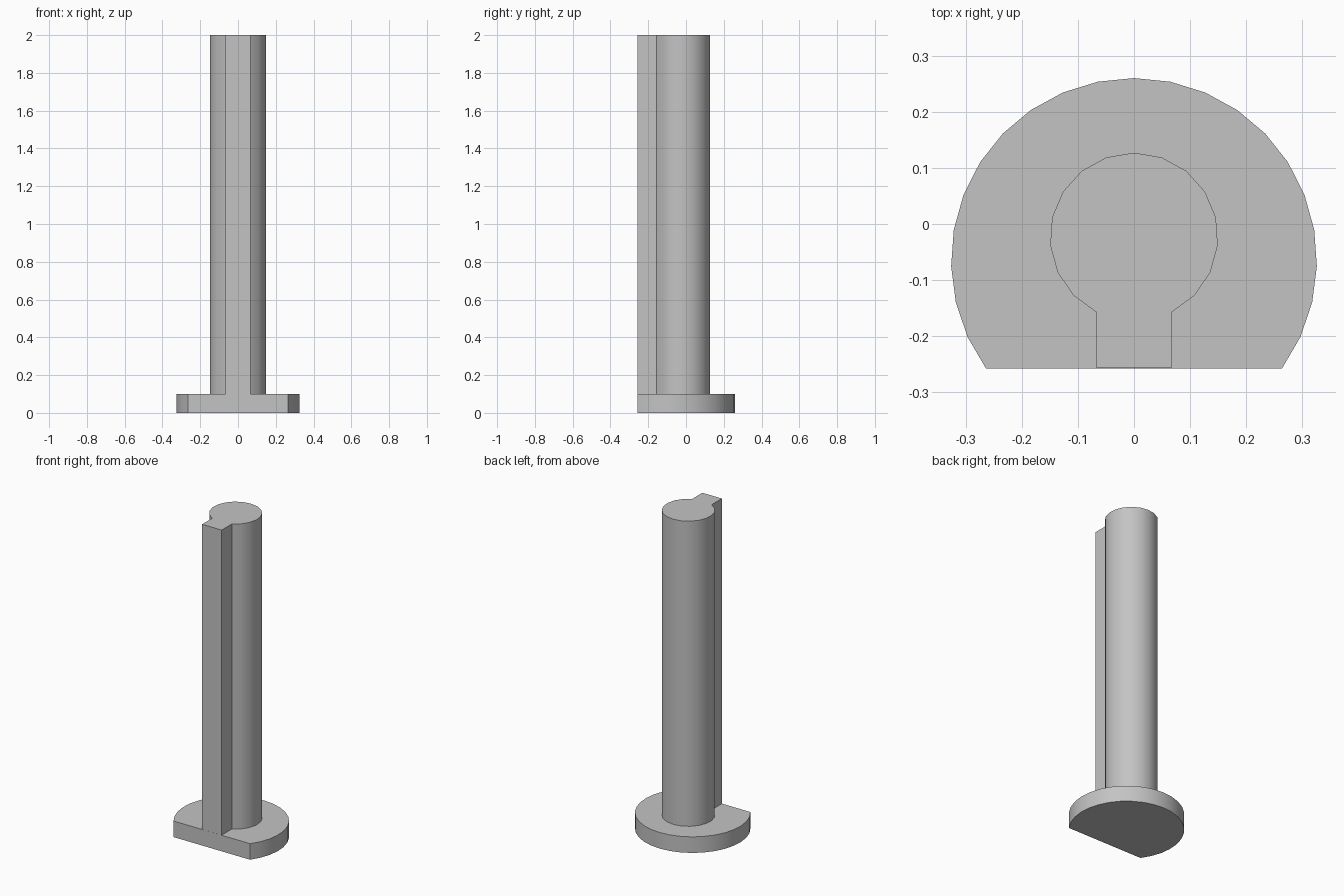
import bpy
import bmesh
from math import radians, sin, cos

cube = bpy.data.objects.get("Cube")
if cube:
    bpy.data.objects.remove(cube, do_unlink=True)

# Single flat colour
grey = bpy.data.materials.new("plain_grey")
grey.use_nodes = True
colour = (0.55, 0.55, 0.55, 1)
grey.diffuse_color = colour
grey.node_tree.nodes["Principled BSDF"].inputs["Base Color"].default_value = colour

FRONT = -0.257


def arc(cy, radius, half_span, segments):
    """Arc symmetric about +y, from right to left end."""
    angles = [radians(90 - half_span + 2 * half_span * i / segments)
              for i in range(segments + 1)]
    return [(radius * cos(a), cy + radius * sin(a)) for a in angles]


def extrude_profile(name, points, z0, z1):
    bm = bmesh.new()
    face = bm.faces.new([bm.verts.new((x, y, z0)) for x, y in points])
    top = bmesh.ops.extrude_face_region(bm, geom=[face], use_keep_orig=True)["geom"]
    moved = [v for v in top if isinstance(v, bmesh.types.BMVert)]
    bmesh.ops.translate(bm, verts=moved, vec=(0, 0, z1 - z0))
    bmesh.ops.recalc_face_normals(bm, faces=bm.faces)
    mesh = bpy.data.meshes.new(name)
    bm.to_mesh(mesh)
    bm.free()
    mesh.materials.append(grey)
    obj = bpy.data.objects.new(name, mesh)
    bpy.context.collection.objects.link(obj)
    bpy.ops.object.select_all(action="DESELECT")
    obj.select_set(True)
    bpy.context.view_layer.objects.active = obj
    bpy.ops.object.shade_smooth_by_angle(angle=radians(30))
    return obj


# Round base with a flat front
extrude_profile("base_flange", arc(-0.066, 0.326, 126, 22), 0, 0.1)

# Round column with a straight key running down its front
column = arc(-0.023, 0.15, 153.4, 16)
key_x = column[0][0]
extrude_profile("keyed_column", column + [(-key_x, FRONT), (key_x, FRONT)], 0.1, 2)
